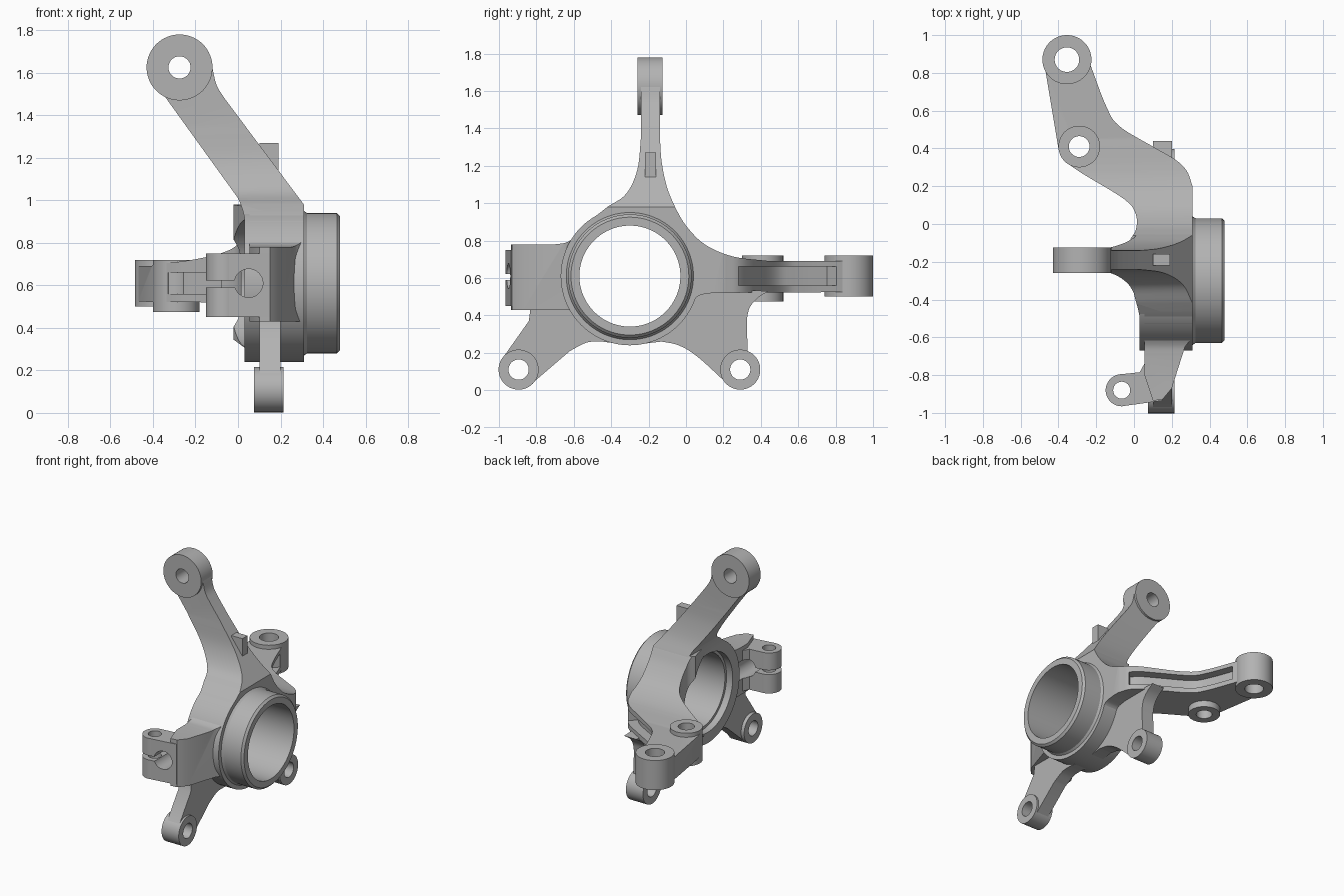
import bpy, bmesh, math
from mathutils import Matrix, Vector

default = bpy.data.objects.get("Cube")
if default:
    bpy.data.objects.remove(default, do_unlink=True)

HUB_Y, HUB_Z = -0.3, 0.61

metal = bpy.data.materials.new("cast_grey")
metal.use_nodes = True
grey = (0.45, 0.45, 0.45, 1)
metal.diffuse_color = grey
metal.node_tree.nodes["Principled BSDF"].inputs["Base Color"].default_value = grey


def to_object(bm, name):
    bmesh.ops.recalc_face_normals(bm, faces=bm.faces)
    mesh = bpy.data.meshes.new(name)
    bm.to_mesh(mesh)
    bm.free()
    mesh.materials.append(metal)
    obj = bpy.data.objects.new(name, mesh)
    bpy.context.scene.collection.objects.link(obj)
    return obj


def prism(name, axis, profile, low, high):
    """Extrude a closed profile along one world axis."""
    place = {"x": lambda a, b, t: (t, a, b),
             "y": lambda a, b, t: (a, t, b),
             "z": lambda a, b, t: (a, b, t)}[axis]
    bm = bmesh.new()
    face = bm.faces.new([bm.verts.new(place(a, b, low)) for a, b in profile])
    grown = bmesh.ops.extrude_face_region(bm, geom=[face])["geom"]
    moved = [v for v in grown if isinstance(v, bmesh.types.BMVert)]
    bmesh.ops.translate(bm, verts=moved, vec=place(0, 0, high - low))
    return to_object(bm, name)


def cylinder(name, axis, centre, radius, low, high, sides=64):
    ring = [(centre[0] + radius * math.cos(math.tau * i / sides),
             centre[1] + radius * math.sin(math.tau * i / sides)) for i in range(sides)]
    return prism(name, axis, ring, low, high)


def lathe(name, profile):
    """Revolve a closed (x, radius) profile around the hub axis."""
    bm = bmesh.new()
    verts = [bm.verts.new((x, HUB_Y, HUB_Z + r)) for x, r in profile]
    edges = [bm.edges.new((verts[i - 1], verts[i])) for i in range(len(verts))]
    bmesh.ops.spin(bm, geom=verts + edges, cent=(0, HUB_Y, HUB_Z), axis=(1, 0, 0),
                   angle=math.tau, steps=96, use_merge=True)
    bmesh.ops.remove_doubles(bm, verts=bm.verts, dist=0.0001)
    return to_object(bm, name)


def smooth(*points, steps=6):
    """Sample a curve that passes through every point."""
    pts = [Vector(p) for p in points]
    pts = [pts[0] * 2 - pts[1]] + pts + [pts[-1] * 2 - pts[-2]]
    out = []
    for a, b, c, d in zip(pts, pts[1:], pts[2:], pts[3:]):
        for i in range(steps):
            t = i / steps
            out.append(tuple(b + (c - a) * t / 2 + (a * 2 - b * 5 + c * 4 - d) * t * t / 2
                             + (b * 3 - a - c * 3 + d) * t ** 3 / 2))
    return out + [tuple(points[-1])]


def shift(points, dx, dy):
    return [(x + dx, y + dy) for x, y in points]


def combine(obj, other, operation, discard=False):
    mod = obj.modifiers.new(operation, "BOOLEAN")
    mod.operation, mod.solver, mod.object = operation, "EXACT", other
    bpy.context.view_layer.update()
    result = bpy.data.meshes.new_from_object(
        obj.evaluated_get(bpy.context.evaluated_depsgraph_get()))
    obj.modifiers.clear()
    obj.data = result
    if discard:
        bpy.data.objects.remove(other, do_unlink=True)
    return obj


# Hub with chamfered rim, rear shoulder and stepped bore
hub = lathe("hub", [(0.48, 0.27), (0.48, 0.315), (0.465, 0.33), (0.325, 0.33), (0.31, 0.34),
                    (0.31, 0.37), (0.03, 0.37), (0.03, 0.29), (0.08, 0.29), (0.08, 0.27)])
parts = [hub]

# Upper arm: front outline crossed with a flared side outline
upper_arm = prism("upper_arm", "y", [(0.31, 0.7), (0.31, 0.98)]
                  + smooth((-0.06, 1.475), (-0.1, 1.54), (-0.12, 1.62))
                  + [(-0.27, 1.62), (-0.36, 1.51)]
                  + smooth((0.0, 1.01), (0.02, 0.96), (0.04, 0.88)) + [(0.04, 0.7)], -1, 1)
flare = prism("flare", "x", [(0, 0.7)]
              + smooth((-0.05, 0.96), (-0.1, 1.08), (-0.13, 1.22), (-0.14, 1.36))
              + [(-0.14, 1.8), (-0.24, 1.8)]
              + smooth((-0.24, 1.36), (-0.26, 1.18), (-0.32, 1.05), (-0.42, 0.98))
              + [(-0.52, 0.9), (-0.52, 0.7)], -1, 1)
parts.append(combine(upper_arm, flare, "INTERSECT", True))
parts.append(cylinder("upper_boss", "y", (-0.275, 1.625), 0.155, -0.26, -0.125))
parts.append(prism("sensor_tab", "x", [(-0.22, 1.05), (-0.16, 1.05), (-0.16, 1.27),
                                       (-0.22, 1.27)], 0.1, 0.19))

# Steering arm: top outline crossed with a side outline that flares into the hub
outer_edge = smooth((0.31, 0.2), (0.28, 0.28), (0.22, 0.34), (0.1, 0.41),
                    (-0.08, 0.52), (-0.15, 0.63), (-0.23, 0.84))
inner_edge = smooth((-0.35, 0.32), (-0.27, 0.265), (-0.05, 0.13), (0.01, 0.05), (0.01, -0.03),
                    (-0.02, -0.08))
steering_arm = prism("steering_arm", "z", [(0.31, -0.3)] + outer_edge
                     + [(-0.35, 0.87), (-0.47, 0.82), (-0.4, 0.4)]
                     + inner_edge + [(0.04, -0.3)], 0, 2)
side = prism("side", "x", [(-0.3, 0.97)]
             + smooth((-0.06, 0.98), (0, 0.88), (0.1, 0.78), (0.25, 0.715), (0.45, 0.69))
             + [(0.95, 0.69), (0.95, 0.525)]
             + smooth((0.14, 0.52), (0.06, 0.5), (0.01, 0.42), (-0.05, 0.35))
             + [(-0.3, 0.3)], -1, 1)
combine(steering_arm, side, "INTERSECT", True)

# Channels sunk into both flanks of the steering arm
for edge, out, depth in ((outer_edge[6:-1], 0.06, 0.05), (inner_edge[2:12], -0.06, -0.03)):
    band = shift(edge, out, out) + shift(edge, -depth, -depth)[::-1]
    combine(steering_arm, prism("channel", "z", band, 0.56, 0.66), "DIFFERENCE", True)
parts.append(steering_arm)
parts.append(cylinder("steering_boss", "z", (-0.355, 0.87), 0.13, 0.5, 0.72))
parts.append(cylinder("link_boss", "z", (-0.29, 0.41), 0.11, 0.475, 0.72))

# Front clamp block with its split ear
clamp_block = prism("clamp_block", "z", [(0.055, -0.3), (0.055, -0.8), (0.1, -0.935),
                                         (0.15, -0.93), (0.2, -0.87), (0.27, -0.65),
                                         (0.31, -0.6), (0.31, -0.3)], 0, 2)
clamp_side = prism("clamp_side", "x", [(-0.95, 0.43), (-0.95, 0.78)]
                   + smooth((-0.7, 0.78), (-0.64, 0.79), (-0.58, 0.83), (-0.53, 0.9))
                   + [(-0.42, 0.975), (-0.3, 0.975), (-0.3, 0.43)], -1, 1)
parts.append(combine(clamp_block, clamp_side, "INTERSECT", True))
parts.append(prism("clamp_ear", "z", [(-0.065, -0.965), (0.15, -0.935), (0.15, -0.75),
                                      (0.055, -0.74), (0.03, -0.785), (-0.065, -0.795)],
                   0.45, 0.75))
parts.append(cylinder("clamp_ear_end", "z", (-0.065, -0.88), 0.085, 0.45, 0.75))

# Lower legs with end bosses
parts.append(prism("front_leg", "x", [(-0.985, 0.165), (-0.84, 0.37), (-0.83, 0.45),
                                      (-0.3, 0.5), (-0.3, 0.24)]
                   + smooth((-0.45, 0.26), (-0.53, 0.255), (-0.62, 0.21))
                   + [(-0.83, 0.03), (-0.9, 0.11)], 0.1, 0.2))
parts.append(prism("rear_leg", "x", [(0.33, 0.17)]
                   + smooth((0.325, 0.38), (0.34, 0.44), (0.38, 0.49), (0.44, 0.53))
                   + [(-0.3, 0.56), (-0.3, 0.24)]
                   + smooth((-0.13, 0.26), (-0.04, 0.24), (0.06, 0.18), (0.22, 0.035))
                   + [(0.29, 0.11)], 0.1, 0.2))
for name, y in (("front", -0.895), ("rear", 0.29)):
    parts.append(cylinder(name + "_leg_boss", "x", (y, 0.11), 0.107, 0.075, 0.215))

# Holes and the clamp slot, cut through every part they cross
cutters = [
    cylinder("upper_hole", "y", (-0.275, 1.625), 0.052, -1, 1),
    cylinder("steering_hole", "z", (-0.355, 0.87), 0.065, 0.3, 0.9),
    cylinder("link_hole", "z", (-0.29, 0.41), 0.055, 0.3, 0.9),
    cylinder("ear_hole", "z", (-0.065, -0.88), 0.045, 0.3, 0.9),
    cylinder("pinch_hole", "y", (0.05, 0.61), 0.067, -1.1, -0.6),
    cylinder("front_leg_hole", "x", (-0.895, 0.11), 0.054, -1, 1),
    cylinder("rear_leg_hole", "x", (0.29, 0.11), 0.054, -1, 1),
    prism("slot", "y", [(-0.2, 0.59), (0.03, 0.59), (0.03, 0.622), (-0.2, 0.622)], -1.1, -0.7),
    cylinder("bore", "x", (HUB_Y, HUB_Z), 0.3, -1, 1, 96)]


def bounds(obj):
    cols = list(zip(*(v.co for v in obj.data.vertices)))
    return [(min(c), max(c)) for c in cols]


for cutter in cutters:
    box = bounds(cutter)
    for part in parts:
        if part is hub:
            continue
        if all(a[0] < b[1] and b[0] < a[1] for a, b in zip(bounds(part), box)):
            combine(part, cutter, "DIFFERENCE")
for cutter in cutters:
    bpy.data.objects.remove(cutter, do_unlink=True)

# Smooth shading with crisp edges
bpy.ops.object.select_all(action="DESELECT")
for part in parts:
    part.select_set(True)
bpy.context.view_layer.objects.active = hub
bpy.ops.object.shade_smooth_by_angle(angle=math.radians(30))
